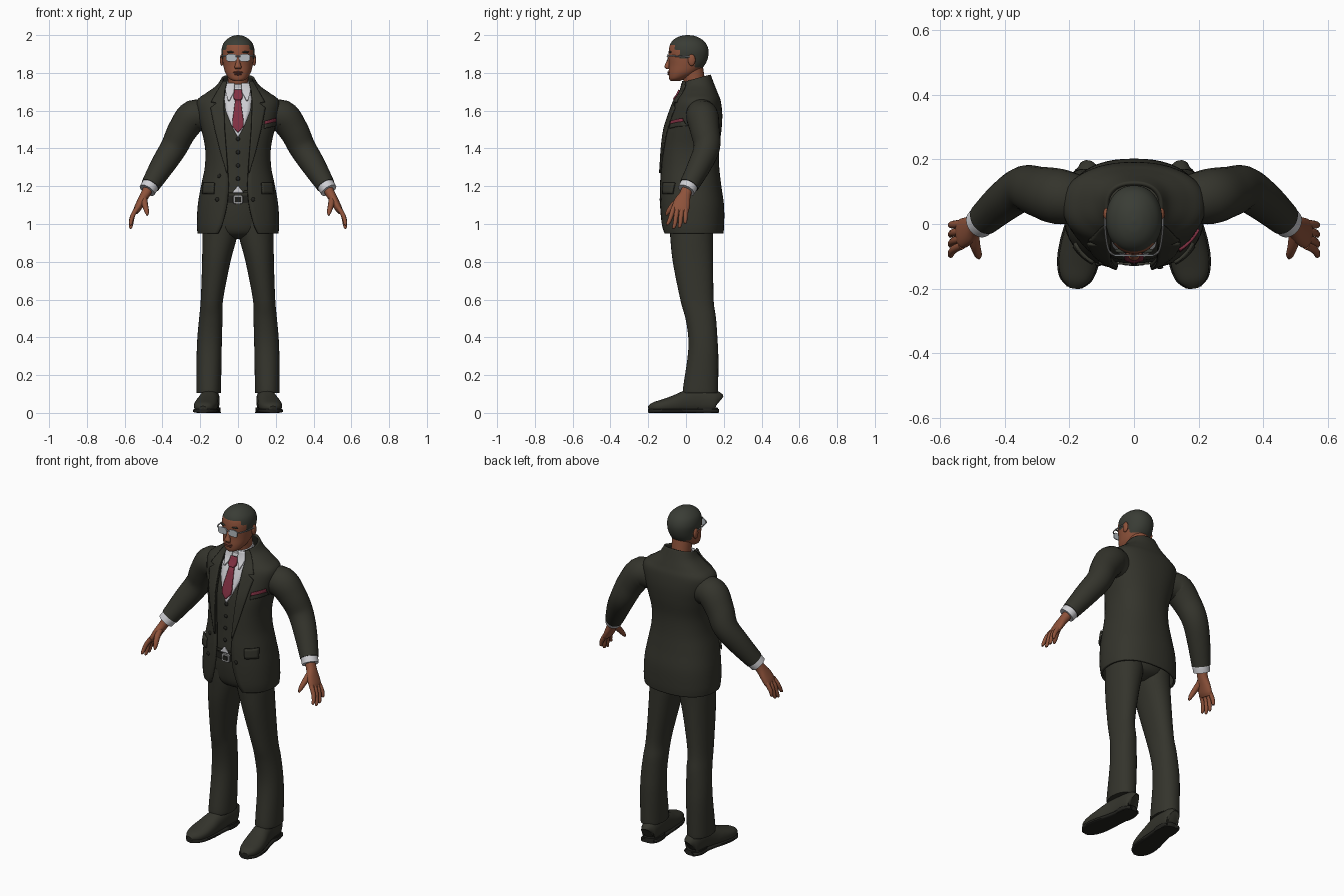
import bpy, bmesh, math
from mathutils import Vector


def material(name, rgb):
    m = bpy.data.materials.new(name)
    m.diffuse_color = (*rgb, 1)
    return m


SUIT = material("suit cloth", (0.034, 0.034, 0.025))
SKIN = material("skin", (0.27, 0.085, 0.043))
HAIR = material("short hair", (0.042, 0.046, 0.036))
WHITE = material("shirt white", (0.62, 0.62, 0.65))
RED = material("tie red", (0.22, 0.03, 0.055))
LENS = material("lens grey", (0.46, 0.5, 0.53))
METAL = material("metal", (0.3, 0.3, 0.3))
DARK = material("dark leather", (0.016, 0.016, 0.013))
LIP = material("lip", (0.17, 0.05, 0.032))


def spline(rows, n):
    """Smoothly resample a list of tuples, n steps per span."""
    out = []
    for i in range(len(rows) - 1):
        a, b, c, d = (rows[max(i - 1, 0)], rows[i], rows[i + 1], rows[min(i + 2, len(rows) - 1)])
        for k in range(n):
            t = k / n
            out.append(tuple(q + 0.5 * t * (r - p + t * (2 * p - 5 * q + 4 * r - s + t * (3 * (q - r) + s - p)))
                             for p, q, r, s in zip(a, b, c, d)))
    return out + [tuple(rows[-1])]


def power(v, p):
    return math.copysign(abs(v) ** p, v)


def finish(name, bm, mats, mirror=False, thick=0, angle=45):
    bmesh.ops.recalc_face_normals(bm, faces=bm.faces[:])
    me = bpy.data.meshes.new(name)
    for f in bm.faces:
        f.smooth = True
    bm.to_mesh(me)
    bm.free()
    for m in mats:
        me.materials.append(m)
    me.set_sharp_from_angle(angle=math.radians(angle))
    ob = bpy.data.objects.new(name, me)
    bpy.context.collection.objects.link(ob)
    if thick:
        s = ob.modifiers.new("thickness", 'SOLIDIFY')
        s.thickness, s.offset = thick, 0
    if mirror:
        ob.modifiers.new("mirror", 'MIRROR')
    return ob


def skin_rows(bm, rows, closed):
    n = len(rows[0])
    for a, b in zip(rows, rows[1:]):
        for i in range(n if closed else n - 1):
            j = (i + 1) % n
            bm.faces.new((a[i], a[j], b[j], b[i]))


def tube(name, rows, mat, ref=(1, 0, 0), flat=False, mirror=False, segs=24, n=5, p=1.0, floor=False):
    """Loft of oval rings; rows are (x, y, z, radius a, radius b)."""
    rows = spline(rows, n)
    bm = bmesh.new()
    rings = []
    for i, r in enumerate(rows):
        c = Vector(r[:3])
        tan = (Vector(rows[min(i + 1, len(rows) - 1)][:3]) - Vector(rows[max(i - 1, 0)][:3])).normalized()
        a = Vector(ref)
        a = a if flat else (a - tan * a.dot(tan)).normalized()
        b = Vector((0, 1, 0)) if flat else tan.cross(a)
        ring = []
        for k in range(segs):
            t = math.tau * k / segs
            v = c + a * r[3] * power(math.cos(t), p) + b * r[4] * power(math.sin(t), p)
            if floor:
                v.z = max(v.z, 0)
            ring.append(bm.verts.new(v))
        rings.append(ring)
    skin_rows(bm, rings, True)
    bm.faces.new(rings[0])
    bm.faces.new(rings[-1])
    return finish(name, bm, [mat], mirror)


def ball(name, c, s, mat, mirror=False):
    bm = bmesh.new()
    bmesh.ops.create_uvsphere(bm, u_segments=16, v_segments=10, radius=1)
    for v in bm.verts:
        v.co = Vector((v.co.x * s[0] + c[0], v.co.y * s[1] + c[1], v.co.z * s[2] + c[2]))
    return finish(name, bm, [mat], mirror)


# Torso sections: z, centre y, half width, half depth, half front opening, tilt
P = 0.85
BODY = spline([(0.95, .035, .208, .157, .105, 0), (1.0, .033, .212, .163, .082, 0), (1.1, .03, .207, .165, .058, 0),
               (1.2, .023, .19, .158, .05, 0), (1.3, .02, .17, .15, .055, 0), (1.4, .022, .168, .147, .063, 0),
               (1.5, .035, .188, .147, .07, 0), (1.58, .05, .207, .136, .073, 0), (1.65, .06, .212, .118, .075, 0),
               (1.69, .065, .163, .098, .072, 0), (1.73, .062, .108, .082, .066, .1),
               (1.768, .055, .082, .07, .06, .3)], 5)


def front(x, z, off):
    """Point on the torso front at x, z, pushed out by off."""
    z = min(max(z, BODY[0][0]), BODY[-1][0])
    for a, b in zip(BODY, BODY[1:]):
        if a[0] <= z <= b[0]:
            break
    t = (z - a[0]) / (b[0] - a[0])
    cy, rx, ry = (a[i] + t * (b[i] - a[i]) for i in (1, 2, 3))
    s = min(abs(x) / (rx + off), 0.999) ** (1 / P)
    return Vector((x, cy - (ry + off) * math.sqrt(1 - s * s) ** P, z))


def strip(name, rows, off, mat, mirror=False, thick=0.008, slant=0):
    """Sheet laid on the torso front; rows are (z, x0, x1)."""
    bm = bmesh.new()
    grid = []
    for i, (a, b) in enumerate(zip(rows, rows[1:])):
        for k in range(4 + (i == len(rows) - 2)):
            z, x0, x1 = (p + (q - p) * k / 4 for p, q in zip(a, b))
            grid.append([bm.verts.new(front(x0 + (x1 - x0) * j / 6, z + slant * j / 6, off)) for j in range(7)])
    skin_rows(bm, grid, False)
    return finish(name, bm, [mat], mirror, thick)


# Jacket: open shell wrapped around the torso
bm = bmesh.new()
grid = []
for z, cy, rx, ry, gap, tilt in BODY:
    t0 = math.asin((gap / rx) ** (1 / P))
    row = []
    for k in range(49):
        t = t0 + (math.tau - 2 * t0) * k / 48
        y = -ry * power(math.cos(t), P)
        row.append(bm.verts.new((rx * power(math.sin(t), P), cy + y, z + tilt * y)))
    grid.append(row)
skin_rows(bm, grid, False)
finish("jacket", bm, [SUIT], thick=0.012)

# Waistcoat under the jacket
tube("waistcoat", [(0, r[1], r[0], r[2] - .014, r[3] - .014) for r in BODY if 1.165 < r[0] < 1.715],
     SUIT, flat=True, n=1, segs=48, p=P)
strip("waistcoat_points", [(1.18, -.07, .07), (1.165, -.06, -.01)], -.011, SUIT, thick=0.006)
strip("shirt_front", [(1.735, -.06, .06), (1.66, -.072, .072), (1.6, -.066, .066), (1.52, -.034, .034),
                      (1.46, -.002, .002)], -.008, WHITE)
strip("shirt_tail", [(1.2, -.003, .003), (1.165, -.03, .03)], -.008, WHITE, thick=0.004)
strip("tie_knot", [(1.708, -.02, .02), (1.67, -.024, .024), (1.655, -.014, .014)], .006, RED, thick=0.02)
strip("tie", [(1.66, -.014, .014), (1.54, -.03, .03), (1.515, -.028, .028), (1.485, -.002, .002)], .001, RED, thick=0.012)
strip("shirt_collar_wing", [(1.745, .018, .066), (1.7, .02, .066), (1.652, .045, .052)], .004, WHITE, True)
strip("lapel", [(1.755, .058, .078), (1.7, .071, .11), (1.645, .074, .142), (1.64, .074, .112), (1.615, .074, .145),
                (1.5, .07, .122), (1.38, .061, .092), (1.27, .053, .06)], .011, SUIT, True)
strip("pocket_flap", [(1.218, .125, .183), (1.16, .128, .186)], .012, SUIT, True, .01)
strip("breast_pocket", [(1.53, .14, .2), (1.505, .14, .2)], .009, SUIT, slant=.015)
strip("pocket_square", [(1.545, .143, .2), (1.528, .141, .2)], .01, RED, slant=.015)
for i, (x, z, off) in enumerate([(0, 1.45, -.01), (0, 1.38, -.01), (0, 1.31, -.01), (0, 1.24, -.01),
                                 (-.1, 1.255, .006), (-.11, 1.13, .006), (.08, 1.13, .006)]):
    ball(f"button_{i + 1}", front(x, z, off), (.011, .006, .011), DARK)

# Sleeves, cuffs and hands
tube("sleeve", [(.15, .075, 1.56, .07, .075), (.232, .085, 1.572, .086, .086), (.295, .1, 1.495, .078, .078),
                (.34, .11, 1.405, .07, .071), (.4, .072, 1.31, .062, .064), (.464, .016, 1.205, .052, .05)],
     SUIT, ref=(0, 1, 0), mirror=True)
tube("shirt_cuff", [(.455, .024, 1.22, .046, .044), (.467, .013, 1.2, .048, .046), (.481, .001, 1.178, .047, .045)],
     WHITE, ref=(0, 1, 0), mirror=True)
tube("palm", [(.47, .01, 1.195, .03, .027), (.492, -.005, 1.155, .031, .025), (.513, -.02, 1.118, .043, .022),
              (.533, -.03, 1.08, .046, .019), (.542, -.034, 1.06, .038, .012)], SKIN, ref=(0, 1, 0), mirror=True, p=.9)
for name, y0, y1, z1 in [("index_finger", -.066, -.098, .995), ("middle_finger", -.044, -.066, .976),
                         ("ring_finger", -.021, -.035, .98), ("little_finger", .0, -.004, 1.003)]:
    tube(name, [(.533, y0, 1.085, .013, .013), (.555, (y0 * 2 + y1) / 3, 1.05, .0125, .0125),
                (.565, (y0 + y1 * 2) / 3, z1 + .025, .011, .011), (.568, y1, z1 + .004, .008, .008),
                (.568, y1, z1, .003, .003)], SKIN, ref=(0, 1, 0), mirror=True, segs=10, n=3)
tube("thumb", [(.5, -.03, 1.135, .02, .018), (.492, -.068, 1.1, .016, .016), (.483, -.095, 1.065, .012, .012),
               (.48, -.106, 1.045, .004, .004)], SKIN, mirror=True, segs=10, n=3)

# Trousers, belt and shoes
tube("trouser_seat", [(0, .03, .92, .05, .05), (0, .03, .955, .15, .112), (0, .03, 1.05, .175, .133),
                      (0, .028, 1.17, .165, .135)], SUIT, flat=True, segs=40)
tube("trouser_leg", [(.092, .03, 1.03, .09, .118), (.096, .03, .94, .092, .114), (.115, .037, .8, .075, .107),
                     (.138, .058, .6, .059, .088), (.144, .078, .5, .062, .081), (.15, .089, .4, .065, .077),
                     (.153, .09, .3, .066, .081), (.155, .077, .13, .065, .093), (.155, .077, .105, .063, .091)],
     SUIT, flat=True, mirror=True, segs=32, p=.92)
tube("belt", [(0, .028, 1.11, .174, .14), (0, .028, 1.15, .172, .141)], DARK, flat=True, segs=40)
tube("belt_buckle", [(0, -.11, 1.13, .026, .024), (0, -.121, 1.13, .025, .023)], METAL, p=.4)
tube("buckle_plate", [(0, -.115, 1.13, .016, .014), (0, -.124, 1.13, .015, .013)], DARK, p=.4)
SHOE = [(.14, .166, .055, .025, .045), (.142, .15, .06, .044, .06), (.147, .06, .066, .049, .066),
        (.155, 0, .058, .053, .06), (.165, -.06, .046, .06, .047), (.174, -.12, .036, .06, .036),
        (.181, -.17, .028, .046, .028), (.185, -.197, .022, .018, .014)]
tube("shoe", SHOE, SUIT, mirror=True, p=.85, floor=True)
tube("shoe_sole", [(x, y, .011, a + .005, .011) for x, y, z, a, b in SHOE], DARK, mirror=True, p=.5, floor=True)
tube("shoe_heel", [(.143, .1, 0, .052, .07), (.143, .1, .028, .05, .068)], DARK, flat=True, mirror=True, p=.8)

# Neck and shirt collar
tube("neck", [(0, .05, 1.68, .056, .058), (0, .045, 1.75, .054, .056), (0, .03, 1.83, .058, .06)], SKIN)
tube("shirt_collar", [(0, .06, 1.67, .068, .07), (0, .048, 1.72, .066, .067), (0, .04, 1.753, .06, .063)], WHITE, segs=32)

# Head: hair is chosen by position above the hairline
head = tube("head", [(0, -.058, 1.757, .022, .024), (0, -.045, 1.77, .046, .044), (0, -.016, 1.8, .067, .076),
                     (0, .004, 1.84, .078, .094), (0, .012, 1.88, .084, .104), (0, .014, 1.92, .087, .105),
                     (0, .012, 1.955, .078, .094), (0, .01, 1.98, .056, .07), (0, .01, 1.995, .029, .038),
                     (0, .01, 2.0, .004, .005)], SKIN, flat=True, segs=72, n=8, p=.95)
head.data.materials.append(HAIR)
for f in head.data.polygons:
    y, z = f.center.y, f.center.z
    line = 1.947 if y < -.058 else 1.92 if y < -.035 else 1.875 if y < .045 else 1.83
    f.material_index = int(z > line)

# Face features
tube("nose", [(0, -.084, 1.888, .008, .008), (0, -.094, 1.855, .011, .012), (0, -.1, 1.832, .018, .014),
              (0, -.094, 1.82, .014, .008)], SKIN, flat=True, segs=16)
ball("upper_lip", (0, -.09, 1.803), (.026, .009, .006), LIP)
ball("lower_lip", (0, -.089, 1.793), (.022, .009, .006), LIP)
ball("chin", (0, -.073, 1.77), (.024, .016, .014), SKIN)
ball("ear", (.086, .03, 1.868), (.01, .02, .031), SKIN, True)
ball("eyebrow", (.036, -.083, 1.91), (.023, .008, .005), HAIR, True)

# Glasses
tube("lens", [(.035, -.094, 1.88, .029, .02), (.035, -.099, 1.88, .029, .02)], LENS, mirror=True, p=.6)
tube("glasses_bridge", [(-.012, -.099, 1.888, .003, .003), (.012, -.099, 1.888, .003, .003)], METAL,
     ref=(0, 0, 1), segs=8)
tube("glasses_arm", [(.06, -.097, 1.89, .004, .003), (.079, -.08, 1.89, .004, .003), (.089, -.02, 1.888, .004, .003),
                     (.09, .035, 1.884, .004, .003)], METAL, ref=(0, 0, 1), mirror=True, segs=8)
